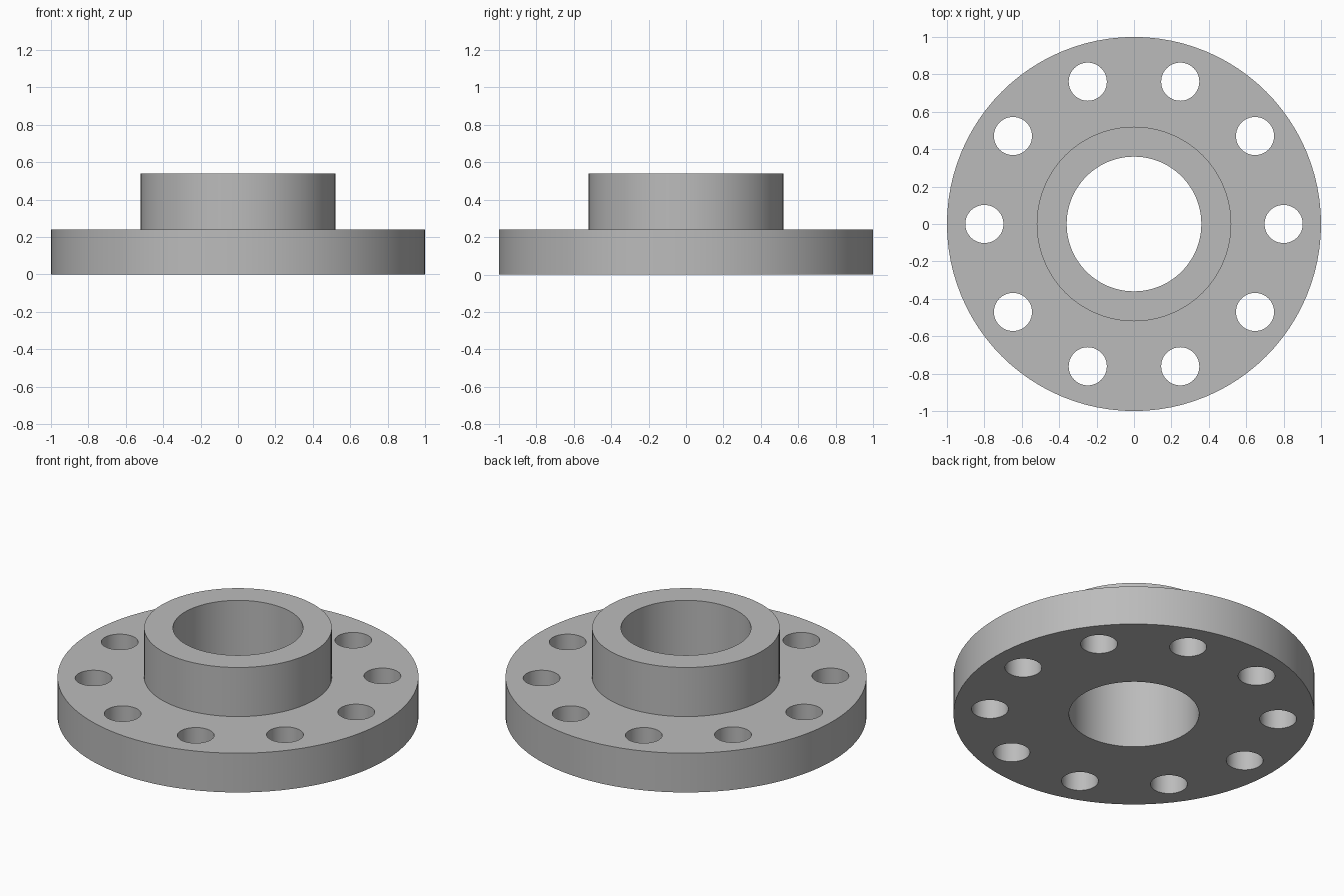
import bpy, bmesh
from math import cos, sin, tau, radians
from mathutils import Matrix

RING_SEGMENTS = 96
HOLE_SEGMENTS = 48
BOLT_HOLES = 10
BOLT_CIRCLE = 0.8
HOLE_RADIUS = 0.102

cube = bpy.data.objects.get("Cube")
if cube:
    bpy.data.objects.remove(cube, do_unlink=True)


def make_material(name, color):
    mat = bpy.data.materials.new(name)
    mat.use_nodes = True
    mat.diffuse_color = color
    mat.node_tree.nodes["Principled BSDF"].inputs["Base Color"].default_value = color
    return mat


def add_object(name, bm):
    mesh = bpy.data.meshes.new(name)
    bmesh.ops.recalc_face_normals(bm, faces=bm.faces)
    bm.to_mesh(mesh)
    bm.free()
    obj = bpy.data.objects.new(name, mesh)
    bpy.context.collection.objects.link(obj)
    return obj


def lathe(name, profile, segments):
    """Revolve a closed (radius, height) profile around z."""
    bm = bmesh.new()
    rings = [[bm.verts.new((r * cos(tau * i / segments), r * sin(tau * i / segments), z))
              for r, z in profile] for i in range(segments)]
    for i, ring in enumerate(rings):
        after = rings[(i + 1) % segments]
        for j in range(len(profile)):
            k = (j + 1) % len(profile)
            bm.faces.new((ring[j], after[j], after[k], ring[k]))
    return add_object(name, bm)


steel = make_material("steel grey", (0.5, 0.5, 0.5, 1))

# Flange plate with raised hub and through bore
flange = lathe("hub_flange", [(0.36, 0), (1, 0), (1, 0.24), (0.52, 0.24),
                              (0.52, 0.54), (0.36, 0.54)], RING_SEGMENTS)
flange.data.materials.append(steel)

# Bolt hole cutters, evenly spaced on the bolt circle
bm = bmesh.new()
for i in range(BOLT_HOLES):
    angle = tau * i / BOLT_HOLES
    bmesh.ops.create_cone(bm, cap_ends=True, segments=HOLE_SEGMENTS,
                          radius1=HOLE_RADIUS, radius2=HOLE_RADIUS, depth=0.5,
                          matrix=Matrix.Translation((BOLT_CIRCLE * cos(angle),
                                                     BOLT_CIRCLE * sin(angle), 0.12)))
cutter = add_object("bolt_hole_cutter", bm)
cutter.data.materials.append(steel)
cutter.hide_render = True

# Drill the holes, then discard the cutter
drill = flange.modifiers.new("bolt_holes", 'BOOLEAN')
drill.operation = 'DIFFERENCE'
drill.solver = 'EXACT'
drill.object = cutter
bpy.context.view_layer.objects.active = flange
flange.select_set(True)
bpy.ops.object.modifier_apply(modifier=drill.name)
bpy.data.objects.remove(cutter, do_unlink=True)

# Smooth round walls, crisp rims
bpy.ops.object.shade_smooth_by_angle(angle=radians(30))
